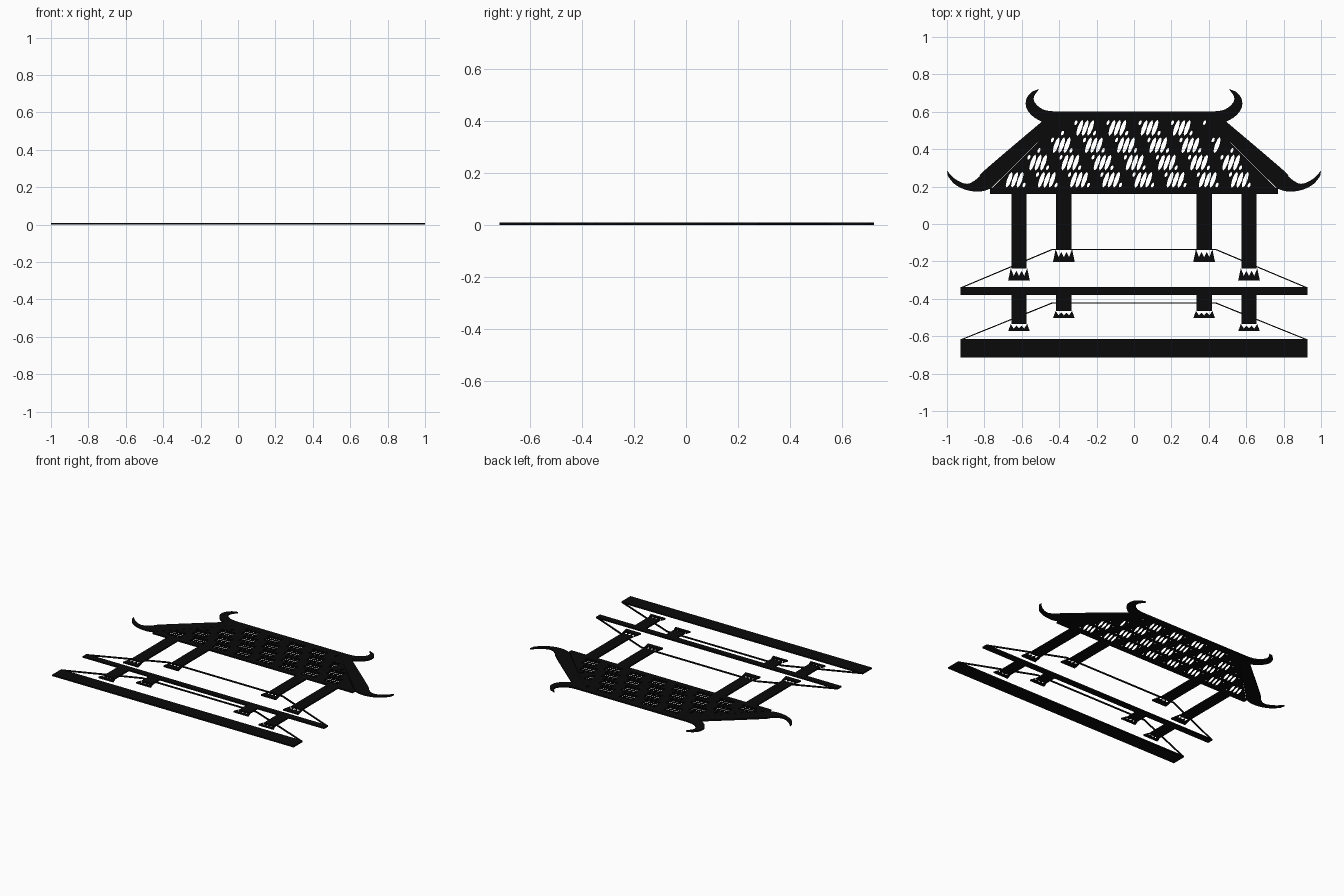
import bpy, math
from mathutils import Vector

if "Cube" in bpy.data.objects:
    bpy.data.objects.remove(bpy.data.objects["Cube"])

T = 0.01  # sheet thickness
ink = bpy.data.materials.new("black")
ink.diffuse_color = (0.003, 0.003, 0.003, 1)
ink.use_nodes = True
ink.node_tree.nodes["Principled BSDF"].inputs["Base Color"].default_value = ink.diffuse_color


def plate(name, outline, holes=()):
    """Flat filled outline with optional holes, extruded to the sheet thickness."""
    cu = bpy.data.curves.new(name, 'CURVE')
    cu.dimensions, cu.fill_mode, cu.extrude = '2D', 'BOTH', T / 2
    for loop in [outline, *holes]:
        sp = cu.splines.new('POLY')
        sp.points.add(len(loop) - 1)
        for p, (x, y) in zip(sp.points, loop):
            p.co = (x, y, 0, 1)
        sp.use_cyclic_u = True
    tmp = bpy.data.objects.new(name + "_curve", cu)
    bpy.context.collection.objects.link(tmp)
    dg = bpy.context.evaluated_depsgraph_get()
    me = bpy.data.meshes.new_from_object(tmp.evaluated_get(dg))
    bpy.data.objects.remove(tmp)
    me.name = name
    me.materials.clear()
    me.materials.append(ink)
    ob = bpy.data.objects.new(name, me)
    ob.location.z = T / 2
    bpy.context.collection.objects.link(ob)


def rect(x0, x1, y0, y1):
    return [(x0, y0), (x1, y0), (x1, y1), (x0, y1)]


def smooth(pts, n=6):
    """Smooth curve through the given points."""
    P = [Vector(p) for p in [pts[0], *pts, pts[-1]]]
    out = []
    for a, b, c, d in zip(P, P[1:], P[2:], P[3:]):
        for i in range(n):
            t = i / n
            out.append(tuple(0.5 * (2 * b + (c - a) * t + (2 * a - 5 * b + 4 * c - d) * t * t
                                    + (3 * b - a - 3 * c + d) * t ** 3)))
    return out + [tuple(pts[-1])]


def both_sides(name, outline):
    plate("left_" + name, outline)
    plate("right_" + name, [(-x, y) for x, y in reversed(outline)])


# Base slab and raised floor edge
plate("base_slab", rect(-0.928, 0.928, -0.715, -0.615))
plate("floor_edge", rect(-0.928, 0.928, -0.38, -0.337))

# Thin outlines of the floors seen in perspective
W = 0.006
for name, y0, y1 in (("upper", -0.338, -0.134), ("lower", -0.616, -0.42)):
    plate(name + "_floor_outline", [
        (-0.925, y0), (-0.44, y1), (0.44, y1), (0.925, y0),
        (0.91, y0), (0.438, y1 - W), (-0.438, y1 - W), (-0.91, y0)])

# Columns with zigzag feet: x, top, column end, foot bottom
for name, x, top, end, foot in (
        ("front_column", -0.615, 0.17, -0.237, -0.302),
        ("back_column", -0.375, 0.17, -0.135, -0.202),
        ("front_post", -0.615, -0.37, -0.535, -0.573),
        ("back_post", -0.375, -0.37, -0.465, -0.503)):
    both_sides(name, rect(x - 0.041, x + 0.041, end, top))
    h = end - foot
    low, peak = foot + 0.38 * h, foot + 0.78 * h
    zig = [(-0.058, foot), (0.058, foot), (0.044, end), (0.028, low), (0.014, peak),
           (0, low), (-0.014, peak), (-0.028, low), (-0.044, end)]
    both_sides(name + "_foot", [(x + a, b) for a, b in zig])

# Roof eave, ridge and curled ends
plate("eave_bar", rect(-0.77, 0.77, 0.16, 0.192))
plate("ridge_bar", rect(-0.5, 0.5, 0.555, 0.602))
both_sides("hip_beam",
           smooth([(-0.49, 0.55), (-0.79, 0.295), (-0.83, 0.25), (-0.89, 0.215),
                   (-0.955, 0.24), (-1.0, 0.285)])
           + smooth([(-0.995, 0.255), (-0.955, 0.21), (-0.89, 0.18), (-0.82, 0.174), (-0.765, 0.19)])
           + [(-0.39, 0.56), (-0.43, 0.60)])
both_sides("ridge_horn",
           smooth([(-0.43, 0.602), (-0.485, 0.612), (-0.527, 0.645), (-0.535, 0.68), (-0.507, 0.722)])
           + smooth([(-0.545, 0.708), (-0.575, 0.67), (-0.575, 0.62), (-0.54, 0.575), (-0.49, 0.545)])
           + [(-0.41, 0.555)])

# Roof lattice: slanted solid bars separated by rows of slit holes and dots
PITCH, ROW, Y0 = 0.172, 0.0925, 0.19


def oval(cx, cy, rx, ry, tilt, n=8):
    pts = []
    for i in range(n):
        a = 2 * math.pi * i / n
        dy = ry * math.sin(a)
        pts.append((cx + rx * math.cos(a) + tilt * dy, cy + dy))
    return pts


def inside(loop):
    return all(0.193 < y < 0.558 and abs(x) < 0.945 - y for x, y in loop)


holes = []
for k in range(-4, 9):
    for r in range(4):
        cy = Y0 + ROW * (r + 0.5)
        cx = -0.37 + PITCH * (k + 0.5) + 0.5 * (0.56 - cy)
        cell = [oval(cx + 0.029 * s, cy, 0.0125, 0.043, 0.33) for s in (-1, 0, 1)]
        cell += [oval(cx - 0.05, cy + 0.028, 0.008, 0.013, 0.3),
                 oval(cx + 0.05, cy - 0.028, 0.008, 0.013, 0.3)]
        holes += [h for h in cell if inside(h)]
plate("roof_lattice", [(-0.765, 0.185), (0.765, 0.185), (0.39, 0.56), (-0.39, 0.56)], holes)
